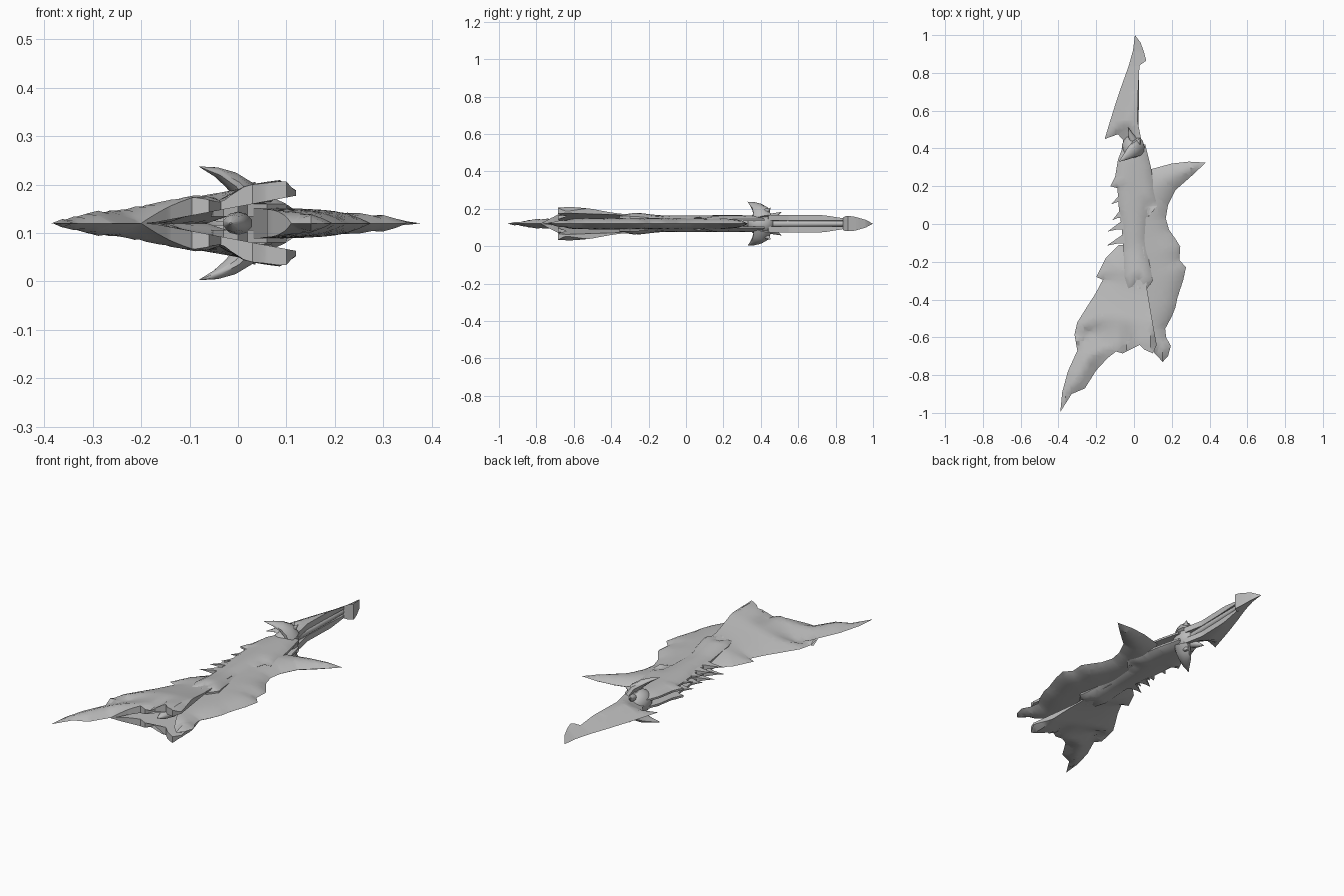
import bpy, bmesh, math
from mathutils import Vector

if "Cube" in bpy.data.objects:
    bpy.data.objects.remove(bpy.data.objects["Cube"])

MID = 0.12  # height of the symmetry plane
grey = bpy.data.materials.new("bone_grey")
grey.diffuse_color = (0.5, 0.5, 0.5, 1)
grey.use_nodes = True
grey.node_tree.nodes["Principled BSDF"].inputs["Base Color"].default_value = grey.diffuse_color


def edge_distance(x, y, line):
    best = 9.0
    p = Vector((x, y))
    for a, b in zip(line, line[1:]):
        a, b = Vector(a), Vector(b)
        d = b - a
        t = max(0, min(1, (p - a).dot(d) / d.length_squared))
        best = min(best, (p - a - d * t).length)
    return best


def ramp(v, a, b):
    t = max(0, min(1, (v - a) / (b - a)))
    return t * t * (3 - 2 * t)


def finish(name, bm, angle=35):
    bmesh.ops.remove_doubles(bm, verts=bm.verts, dist=0.0004)
    bmesh.ops.recalc_face_normals(bm, faces=bm.faces)
    me = bpy.data.meshes.new(name)
    bm.to_mesh(me)
    bm.free()
    me.materials.append(grey)
    ob = bpy.data.objects.new(name, me)
    bpy.context.collection.objects.link(ob)
    bpy.ops.object.select_all(action='DESELECT')
    ob.select_set(True)
    bpy.context.view_layer.objects.active = ob
    bpy.ops.object.shade_smooth_by_angle(angle=math.radians(angle))
    return ob


def slab(name, outline, top, bottom, step=0.025):
    """Solid between two height functions, over an outline cut into a grid."""
    flat = bmesh.new()
    flat.faces.new([flat.verts.new((x, y, 0)) for x, y in outline])
    bmesh.ops.triangulate(flat, faces=flat.faces[:])
    for axis in (0, 1):
        lo = min(p[axis] for p in outline)
        hi = max(p[axis] for p in outline)
        n = int((hi - lo) / step)
        for i in range(1, n + 1):
            co, no = [0, 0, 0], [0, 0, 0]
            co[axis], no[axis] = lo + i * step + 0.0013, 1
            bmesh.ops.bisect_plane(flat, geom=flat.verts[:] + flat.edges[:] + flat.faces[:],
                                   plane_co=co, plane_no=no, dist=1e-5)
    bm = bmesh.new()
    up = {v: bm.verts.new((v.co.x, v.co.y, MID + top(v.co.x, v.co.y))) for v in flat.verts}
    dn = {v: bm.verts.new((v.co.x, v.co.y, MID + bottom(v.co.x, v.co.y))) for v in flat.verts}
    for f in flat.faces:
        bm.faces.new([up[v] for v in f.verts])
        bm.faces.new([dn[v] for v in reversed(f.verts)])
    for e in flat.edges:
        if e.is_boundary:
            a, b = e.verts
            bm.faces.new((up[a], up[b], dn[b], dn[a]))
    flat.free()
    return finish(name, bm)


def solid(name, outline, h):
    slab(name, outline, h, lambda x, y: -h(x, y))


def shell_pair(name, outline, outer, inner):
    slab("upper_" + name, outline, outer, inner)
    slab("lower_" + name, outline, lambda x, y: -inner(x, y), lambda x, y: -outer(x, y))


def horn(name, path, radii, flat=1.0, sides=10):
    """Tapered tube along a path, narrowed across its first side axis."""
    bm = bmesh.new()
    rings = []
    pts = [Vector(p) for p in path]
    for i, (p, r) in enumerate(zip(pts, radii)):
        t = (pts[min(i + 1, len(pts) - 1)] - pts[max(i - 1, 0)]).normalized()
        u = t.cross(Vector((0, 1, 0))).normalized()
        w = t.cross(u)
        rings.append([bm.verts.new(p + (u * math.cos(a) * flat + w * math.sin(a)) * r)
                      for a in (2 * math.pi * k / sides for k in range(sides))])
    for a, b in zip(rings, rings[1:]):
        for k in range(sides):
            j = (k + 1) % sides
            bm.faces.new((a[k], a[j], b[j], b[k]))
    bm.faces.new(rings[0])
    bm.faces.new(rings[-1])
    finish(name, bm, 50)


# Main blade: two shells meeting at the sharp left edge and flaring open at the front right
sharp = [(-0.08, -0.11), (-0.15, -0.18), (-0.2, -0.28), (-0.165, -0.295), (-0.205, -0.37),
         (-0.25, -0.44), (-0.3, -0.52), (-0.315, -0.585), (-0.24, -0.575), (-0.3, -0.67),
         (-0.35, -0.78), (-0.38, -0.89), (-0.39, -0.995), (-0.33, -0.9), (-0.26, -0.87),
         (-0.2, -0.775)]
blade = sharp + [(-0.14, -0.71), (-0.095, -0.675), (-0.06, -0.685), (-0.035, -0.64), (0.03, -0.64),
                 (0.055, -0.665), (0.1, -0.685), (0.12, -0.64), (0.095, -0.5), (0.07, -0.35),
                 (0.05, -0.12)]


def blade_outer(x, y):
    cap = 0.055 + 0.062 * ramp(-y, 0.3, 0.67)
    dip = 0.022 * math.exp(-((x + 0.035) / 0.03) ** 2) * ramp(-y, 0.5, 0.65)
    h = cap * (1 - math.exp(-0.42 * edge_distance(x, y, sharp) / cap)) * 1.12
    return max(0, min(cap, h) - dip - 0.025 * ramp(x, 0.095, 0.12))


def blade_inner(x, y):
    return max(0, min(0.19 * (x + 0.18), blade_outer(x, y) - 0.008))


shell_pair("blade_shell", blade, blade_outer, blade_inner)

# Right fin: thin plate sharpened along its ragged outer edge
fin_edge = [(0.09, 0.29), (0.2, 0.32), (0.29, 0.33), (0.38, 0.325), (0.3, 0.25), (0.22, 0.18),
            (0.18, 0.1), (0.168, 0.03), (0.185, -0.03), (0.22, -0.08), (0.245, -0.12),
            (0.24, -0.19), (0.275, -0.23), (0.26, -0.3), (0.23, -0.39), (0.22, -0.44),
            (0.2, -0.49), (0.165, -0.555), (0.17, -0.6), (0.195, -0.645), (0.18, -0.7),
            (0.152, -0.73), (0.11, -0.685)]
fin = fin_edge + [(0.06, -0.58), (0.03, -0.3), (0.0, 0.0), (0.04, 0.2)]
solid("right_fin", fin, lambda x, y: 0.032 * (1 - math.exp(-edge_distance(x, y, fin_edge) / 0.045)))

# Body plates over the spine, with a gap left between them
body = [(-0.055, 0.42), (-0.085, 0.34), (-0.1, 0.25), (-0.125, 0.2), (-0.088, 0.19),
        (-0.08, 0.08), (-0.065, -0.02), (-0.055, -0.15), (-0.05, -0.28), (-0.03, -0.345),
        (0.0, -0.335), (0.02, -0.305), (0.06, -0.355), (0.1, -0.3), (0.08, -0.2), (0.065, -0.08),
        (0.07, 0.03), (0.085, 0.105), (0.122, 0.095), (0.105, 0.2), (0.09, 0.3), (0.06, 0.42)]


def body_outer(x, y):
    d = edge_distance(x, y, body + body[:1])
    return 0.024 + 0.022 * (1 - math.exp(-d / 0.025)) + 0.016 * ramp(-y, 0.1, 0.3)


shell_pair("body_plate", body, body_outer, lambda x, y: 0.014)

# Inner spine of overlapping leaf segments, visible between the shells
for i in range(6):
    y = 0.3 - 0.17 * i
    horn(f"spine_segment_{i + 1}",
         [(0.0, y + 0.1, MID), (0.0, y, MID), (-0.01, y - 0.06, MID), (-0.015, y - 0.1, MID)],
         [0.012, 0.03, 0.022, 0.002], 0.8)

# Side barbs along the left of the body
for i, (tx, ty) in enumerate([(-0.12, 0.105), (-0.115, 0.02), (-0.14, -0.04), (-0.145, -0.115)]):
    barb = [(-0.03, ty + 0.08), (-0.08, ty + 0.045), (tx, ty), (-0.085, ty + 0.012), (-0.03, ty + 0.01)]
    for side, s in (("upper", 1), ("lower", -1)):
        slab(f"{side}_barb_{i + 1}", barb,
             lambda x, y: s * 0.018 + 0.014 * ramp(x, tx, -0.04),
             lambda x, y: s * 0.018 - 0.014 * ramp(x, tx, -0.04))

# Guard: rounded knot with curved horns above and below
bm = bmesh.new()
bmesh.ops.create_uvsphere(bm, u_segments=20, v_segments=12, radius=1)
for v in bm.verts:
    v.co = Vector((-0.005 + 0.06 * v.co.x, 0.4 + 0.075 * v.co.y, MID + 0.06 * v.co.z))
finish("guard_knot", bm)
for side, s in (("upper", 1), ("lower", -1)):
    horn(side + "_guard_horn",
         [(0.03, 0.41, MID + s * 0.03), (0.012, 0.4, MID + s * 0.068), (-0.015, 0.38, MID + s * 0.09),
          (-0.045, 0.355, MID + s * 0.106), (-0.08, 0.33, MID + s * 0.117)],
         [0.05, 0.045, 0.033, 0.018, 0.001], 0.55)
    horn(side + "_guard_spur",
         [(0.0, 0.4, MID + s * 0.04), (0.02, 0.43, MID + s * 0.065), (0.035, 0.452, MID + s * 0.085)],
         [0.035, 0.02, 0.001], 0.8)
    horn(side + "_grip_spur",
         [(0.0, 0.44, MID + s * 0.03), (-0.02, 0.475, MID + s * 0.045), (-0.03, 0.51, MID + s * 0.062)],
         [0.025, 0.015, 0.001], 0.8)

# Grip: two shells sharp on the left, with a core rod in the open right side
grip_edge = [(-0.06, 0.42), (-0.058, 0.445), (-0.085, 0.475), (-0.155, 0.45), (-0.125, 0.55),
             (-0.1, 0.63), (-0.07, 0.72), (-0.02, 0.86)]
grip = grip_edge + [(0.03, 0.86), (0.022, 0.7), (0.018, 0.55), (0.04, 0.44)]


def grip_outer(x, y):
    return min(0.046, 0.55 * edge_distance(x, y, grip_edge))


shell_pair("grip_shell", grip, grip_outer,
           lambda x, y: max(0, min(0.016, 0.3 * (x + 0.04), grip_outer(x, y) - 0.006)))
horn("grip_core", [(0.0, 0.42, MID), (0.008, 0.6, MID), (0.015, 0.86, MID)], [0.022, 0.018, 0.014])

# Pommel: dart tip, thick on the right and sharp on the left
tip_edge = [(-0.03, 0.83), (-0.005, 0.92), (0.005, 1.0)]
solid("pommel_tip", tip_edge + [(0.035, 0.96), (0.053, 0.91), (0.065, 0.865), (0.03, 0.84)],
      lambda x, y: min(0.04, 0.6 * edge_distance(x, y, tip_edge)))
